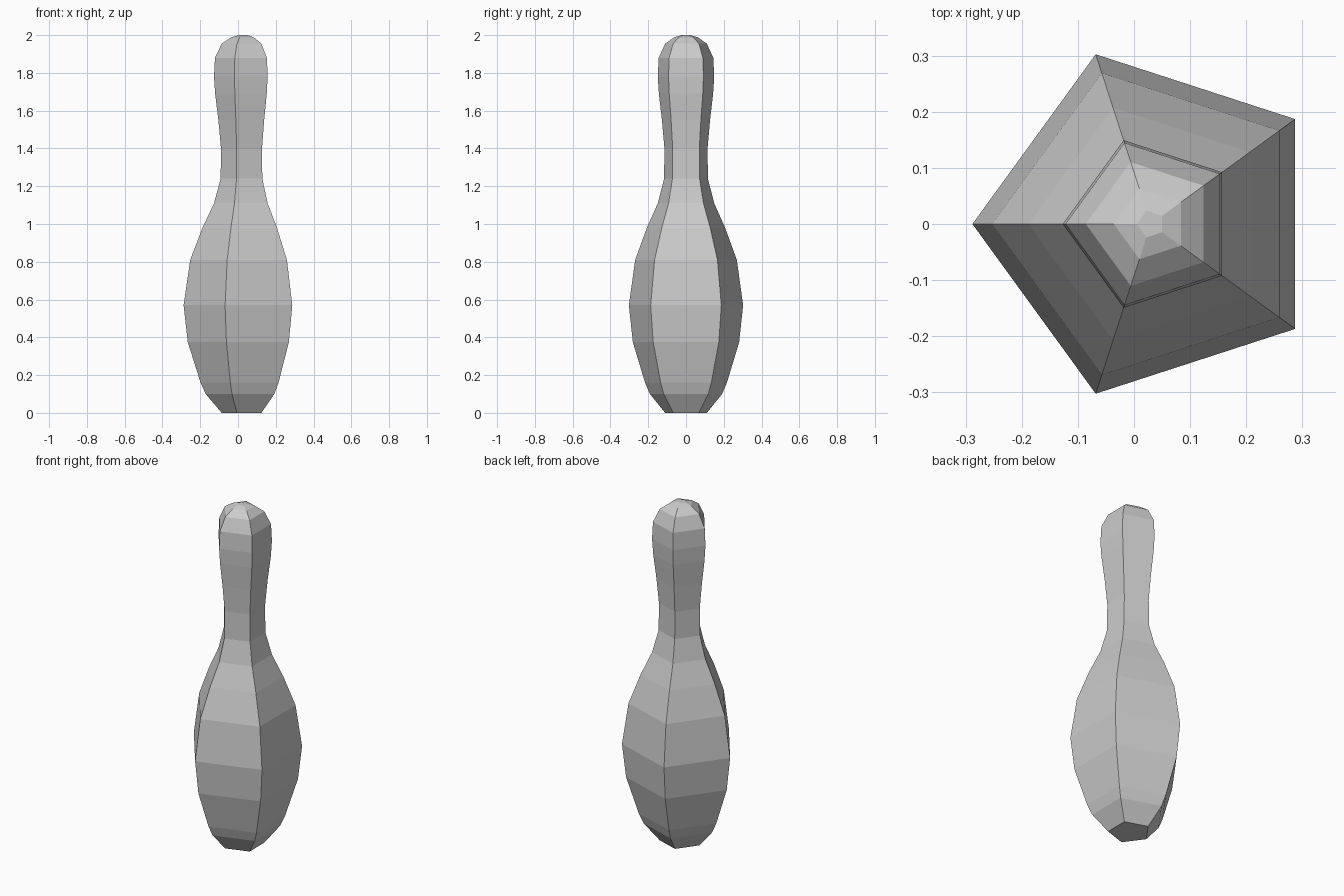
import bpy
import bmesh
from math import cos, sin, pi

cube = bpy.data.objects.get("Cube")
if cube:
    bpy.data.objects.remove(cube, do_unlink=True)

SIDES = 5
CENTRE_X = 0.03

# Pin silhouette: (radius, height) from base to crown
profile = [
    (0.116, 0.0), (0.201, 0.10), (0.228, 0.16), (0.296, 0.375),
    (0.318, 0.57), (0.283, 0.81), (0.218, 0.98), (0.157, 1.11),
    (0.122, 1.24), (0.120, 1.40), (0.134, 1.55), (0.151, 1.69),
    (0.157, 1.78), (0.152, 1.88), (0.116, 1.955), (0.066, 1.988),
    (0.025, 2.0),
]

# Light grey body colour
grey = bpy.data.materials.new("light_grey")
grey.use_nodes = True
colour = (0.6, 0.6, 0.6, 1.0)
grey.diffuse_color = colour
grey.node_tree.nodes["Principled BSDF"].inputs["Base Color"].default_value = colour


def ring(bm, radius, z):
    """Pentagonal ring with one corner pointing along -x."""
    angles = [pi + 2 * pi * i / SIDES for i in range(SIDES)]
    return [bm.verts.new((CENTRE_X + radius * cos(a), radius * sin(a), z))
            for a in angles]


# Five-sided pin: stacked rings, bridged and capped
bm = bmesh.new()
rings = [ring(bm, r, z) for r, z in profile]
for low, high in zip(rings, rings[1:]):
    for i in range(SIDES):
        j = (i + 1) % SIDES
        bm.faces.new((low[i], low[j], high[j], high[i]))
bm.faces.new(rings[0][::-1])
bm.faces.new(rings[-1])
bmesh.ops.recalc_face_normals(bm, faces=bm.faces)

mesh = bpy.data.meshes.new("bowling_pin")
bm.to_mesh(mesh)
bm.free()
mesh.materials.append(grey)
pin = bpy.data.objects.new("bowling_pin", mesh)
bpy.context.collection.objects.link(pin)
